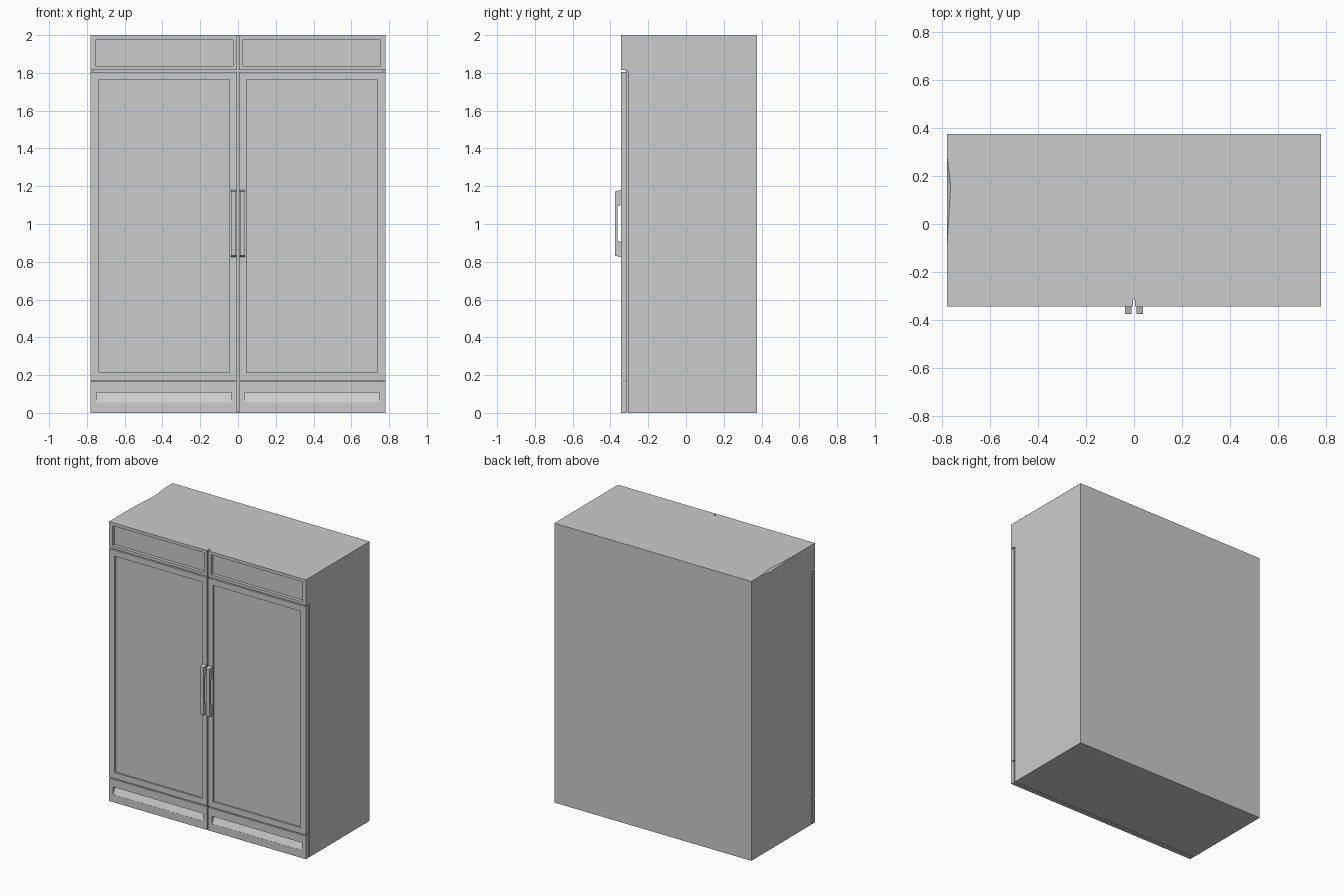
import bpy
import bmesh

cube = bpy.data.objects.get("Cube")
if cube:
    bpy.data.objects.remove(cube, do_unlink=True)

steel = bpy.data.materials.new("brushed_grey")
steel.use_nodes = True
GREY = (0.6, 0.6, 0.6, 1)
steel.diffuse_color = GREY
steel.node_tree.nodes["Principled BSDF"].inputs["Base Color"].default_value = GREY

W, FRONT, BACK, TOP = 0.78, -0.345, 0.375, 2.0
BODY_FRONT, DOOR_BACK, HEAD_Z = -0.307, -0.315, 1.81


def finish(name, bm):
    bmesh.ops.recalc_face_normals(bm, faces=bm.faces)
    mesh = bpy.data.meshes.new(name)
    bm.to_mesh(mesh)
    bm.free()
    mesh.materials.append(steel)
    obj = bpy.data.objects.new(name, mesh)
    bpy.context.collection.objects.link(obj)
    return obj


def rect(bm, x0, x1, z0, z1, y_low, y_high):
    return [bm.verts.new(p) for p in
            ((x0, y_low, z0), (x1, y_low, z0), (x1, y_high, z1), (x0, y_high, z1))]


def bridge(bm, a, b):
    for i in range(4):
        j = (i + 1) % 4
        bm.faces.new((a[i], a[j], b[j], b[i]))


def box(name, x0, x1, y0, y1, z0, z1):
    bm = bmesh.new()
    a, b = rect(bm, x0, x1, z0, z1, y0, y0), rect(bm, x0, x1, z0, z1, y1, y1)
    bridge(bm, a, b)
    bm.faces.new(a)
    bm.faces.new(b)
    return finish(name, bm)


def panel(name, outer, inner, back, low_depth, high_depth):
    """Box whose front has a recessed field; unequal depths tilt the field."""
    bm = bmesh.new()
    rings = [rect(bm, *outer, back, back),
             rect(bm, *outer, FRONT, FRONT),
             rect(bm, *inner, FRONT, FRONT),
             rect(bm, *inner, FRONT + low_depth, FRONT + high_depth)]
    for a, b in zip(rings, rings[1:]):
        bridge(bm, a, b)
    bm.faces.new(rings[0])
    bm.faces.new(rings[-1])
    return finish(name, bm)


def extrude_profile(name, profile, x0, x1):
    """Extrude a (y, z) outline along x."""
    bm = bmesh.new()
    a = [bm.verts.new((x0, y, z)) for y, z in profile]
    b = [bm.verts.new((x1, y, z)) for y, z in profile]
    bm.faces.new(a)
    bm.faces.new(b)
    for i in range(len(a)):
        j = (i + 1) % len(a)
        bm.faces.new((a[i], a[j], b[j], b[i]))
    return finish(name, bm)


# Cabinet with a shallow dent along one top edge
bm = bmesh.new()
low = [bm.verts.new((x, y, 0)) for x, y in
       ((-W, BODY_FRONT), (W, BODY_FRONT), (W, BACK), (-W, BACK))]
high = [bm.verts.new((v.co.x, v.co.y, TOP)) for v in low]
dent_back = bm.verts.new((-W, 0.28, TOP))
dent_front = bm.verts.new((-W, -0.09, TOP))
dent_in = bm.verts.new((-W + 0.015, 0.16, TOP))
dent_low = bm.verts.new((-W, 0.16, TOP - 0.015))
bm.faces.new(low)
for i in range(3):
    bm.faces.new((low[i], low[i + 1], high[i + 1], high[i]))
bm.faces.new(high + [dent_back, dent_in, dent_front])
bm.faces.new((low[3], low[0], high[0], dent_front, dent_low, dent_back, high[3]))
bm.faces.new((dent_back, dent_low, dent_in))
bm.faces.new((dent_front, dent_in, dent_low))
finish("cabinet", bm)

# Recessed seal behind the doors, and backing for the header
box("door_seal", -W + 0.012, W - 0.012, DOOR_BACK - 0.002, BODY_FRONT, 0.008, HEAD_Z)
box("header_back", -W, W, -0.318, BODY_FRONT, HEAD_Z, TOP)

GAP = 0.004
for side, s in (("right", -1), ("left", 1)):
    def span(a, b):
        return tuple(sorted((s * a, s * b)))

    # Header grille panel
    panel(f"header_panel_{side}", span(GAP, W) + (HEAD_Z + 0.004, TOP),
          span(0.027, 0.753) + (1.835, 1.978), -0.318, 0.024, 0.024)
    # Tall door
    panel(f"door_{side}", span(GAP, W) + (0.172, HEAD_Z - 0.004),
          span(0.045, 0.735) + (0.215, 1.764), DOOR_BACK, 0.012, 0.012)
    # Base panel with a tilted vent slot
    panel(f"base_panel_{side}", span(GAP, W) + (0, 0.165),
          span(0.035, 0.748) + (0.055, 0.109), DOOR_BACK, 0.001, 0.029)
    # Bracket handle
    extrude_profile(f"handle_{side}",
                    [(FRONT, 0.825), (-0.375, 0.832), (-0.375, 1.172), (FRONT, 1.18),
                     (FRONT, 1.1), (-0.363, 1.095), (-0.363, 0.91), (FRONT, 0.905)],
                    *span(0.01, 0.037))
